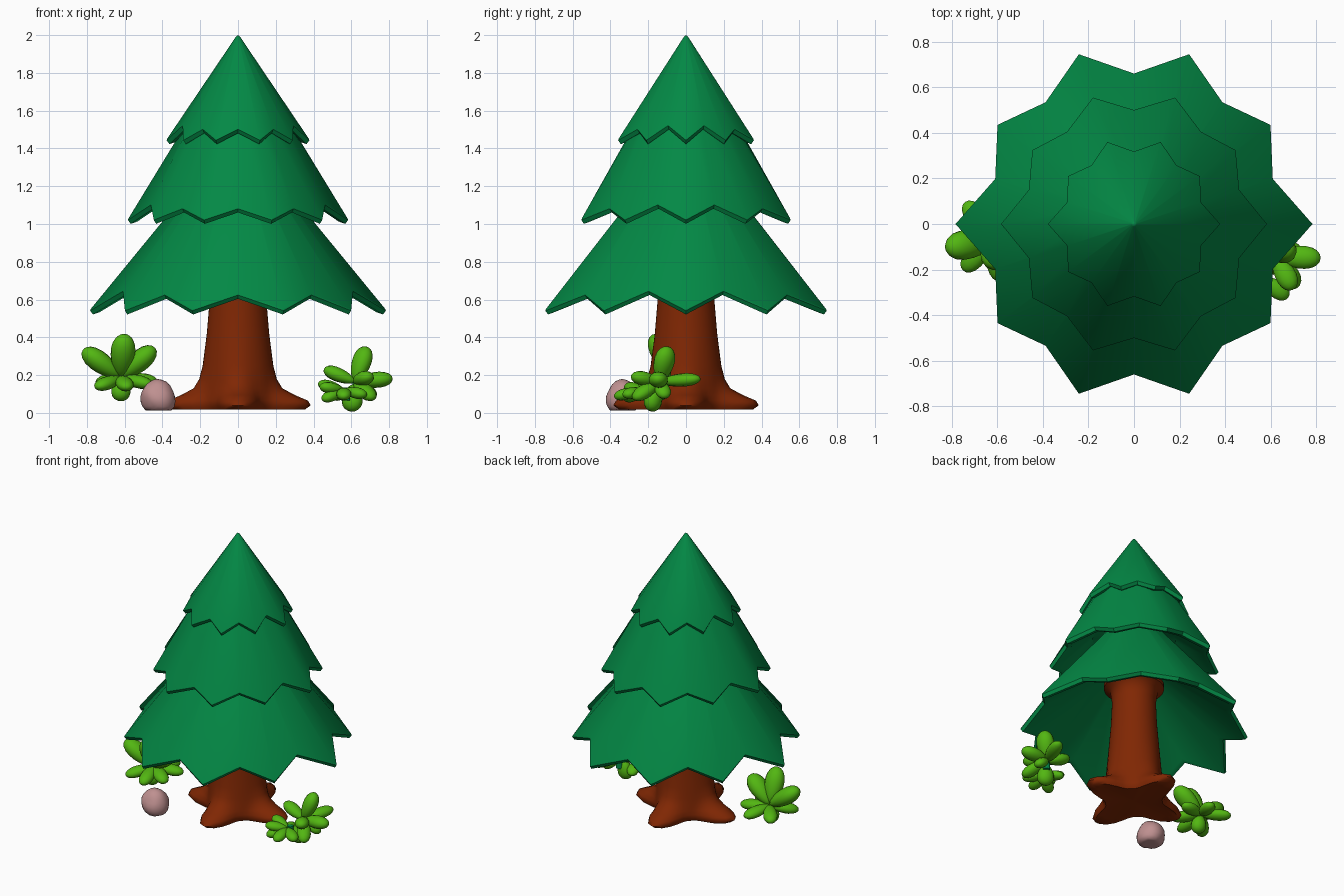
import bpy, bmesh, math
from mathutils import Vector, Matrix, noise

if "Cube" in bpy.data.objects:
    bpy.data.objects.remove(bpy.data.objects["Cube"])


def material(name, rgb):
    m = bpy.data.materials.new(name)
    m.diffuse_color = (*rgb, 1)
    m.use_nodes = True
    m.node_tree.nodes["Principled BSDF"].inputs["Base Color"].default_value = m.diffuse_color
    return m


NEEDLE = material("needle green", (0.001, 0.25, 0.06))
BARK = material("bark brown", (0.215, 0.02, 0.001))
LEAF = material("leaf green", (0.085, 0.47, 0.006))
STONE = material("pinkish stone", (0.52, 0.28, 0.28))


def finish(name, bm, mat, angle=40):
    bmesh.ops.recalc_face_normals(bm, faces=bm.faces)
    me = bpy.data.meshes.new(name)
    bm.to_mesh(me)
    bm.free()
    me.materials.append(mat)
    ob = bpy.data.objects.new(name, me)
    bpy.context.collection.objects.link(ob)
    bpy.ops.object.select_all(action='DESELECT')
    ob.select_set(True)
    bpy.context.view_layer.objects.active = ob
    bpy.ops.object.shade_smooth_by_angle(angle=math.radians(angle))
    return ob


def loft(bm, rings, start, end):
    """Skin a list of closed rings and close both ends with a centre point."""
    vs = [[bm.verts.new(p) for p in r] for r in rings]
    n = len(vs[0])
    for a, b in zip(vs, vs[1:]):
        for i in range(n):
            j = (i + 1) % n
            bm.faces.new((a[i], a[j], b[j], b[i]))
    for ring, z in ((vs[0], start), (vs[-1], end)):
        c = bm.verts.new((0, 0, z))
        for i in range(n):
            bm.faces.new((ring[i], ring[(i + 1) % n], c))


# Foliage tiers: ten-pointed star skirts, hollow underneath
def tier(name, apex, top, tip, valley, inner, inner_apex):
    def star(dr, dz):
        pts = []
        for i in range(20):
            a = math.radians(18 * i)
            if i % 2:
                r, z = valley
                if i % 10 in (1, 9):          # side valleys are cut a little higher
                    r, z = r * 0.97, z + 0.02
            else:
                r, z = tip
                if (i // 2) in (1, 4, 6, 9):  # diagonal points are a little shorter
                    r *= 0.945
            r += dr
            pts.append((r * math.cos(a), r * math.sin(a), z + dz))
        return pts

    def circle(r, z):
        return [(r * math.cos(math.radians(18 * i)),
                 r * math.sin(math.radians(18 * i)), z) for i in range(20)]

    bm = bmesh.new()
    loft(bm, [circle(*top), star(-0.004, 0.006), star(0, -0.004), star(-0.015, -0.024),
              star(-0.05, -0.012), circle(*inner)], apex, inner_apex)
    finish(name, bm, NEEDLE)


tier("lower_foliage", 1.5, (0.05, 1.44), (0.783, 0.545), (0.66, 0.628), (0.19, 0.97), 1.0)
tier("middle_foliage", 1.7, (0.22, 1.62), (0.583, 1.025), (0.50, 1.085), (0.27, 1.24), 1.25)
tier("upper_foliage", 2.0, (0.012, 1.99), (0.378, 1.447), (0.318, 1.505), (0.15, 1.62), 1.64)

# Trunk: four roots at the base, flared top; (z, radius between roots, radius at root)
bm = bmesh.new()
rings = []
for z, rv, rt in ((0.025, 0.15, 0.28), (0.018, 0.185, 0.355), (0.04, 0.20, 0.385),
                  (0.065, 0.20, 0.37), (0.095, 0.197, 0.30), (0.13, 0.192, 0.235),
                  (0.18, 0.187, 0.205), (0.25, 0.18, 0.187), (0.42, 0.165, 0.165),
                  (0.60, 0.150, 0.150), (0.77, 0.143, 0.143), (0.85, 0.155, 0.155),
                  (0.87, 0.195, 0.195), (0.90, 0.195, 0.195)):
    ring = []
    for i in range(48):
        a = math.tau * i / 48
        r = rv + (rt - rv) * (0.5 + 0.5 * math.cos(4 * a)) ** 1.6
        ring.append((r * math.cos(a), r * math.sin(a), z))
    rings.append(ring)
loft(bm, rings, 0.03, 0.91)
finish("trunk", bm, BARK, 60)


# Bushes: plump leaves radiating from a clump centre
def leaf(bm, base, az, el, length, width, thick):
    geo = bmesh.ops.create_uvsphere(bm, u_segments=14, v_segments=10, radius=1)
    rot = Matrix.Rotation(math.radians(az), 3, 'Z') @ Matrix.Rotation(math.radians(-el), 3, 'Y')
    for v in geo["verts"]:
        # sphere poles lie along the leaf
        x, y, z = v.co.z, v.co.x, v.co.y
        taper = 0.92 + 0.2 * x
        p = Vector(((x + 1) * length / 2, y * taper * width / 2, z * taper * thick / 2))
        v.co = Vector(base) + rot @ p


def bush(name, leaves):
    bm = bmesh.new()
    for args in leaves:
        leaf(bm, *args)
    finish(name, bm, LEAF, 80)


c, d = (-0.62, -0.07, 0.19), (-0.62, -0.06, 0.185)
big = [(c, az, el, ln, 0.14, 0.12) for az, el, ln in
       ((190, 35, 0.25), (-80, 64, 0.25), (-10, 40, 0.24))]
small = [(d, az, el, 0.20, 0.10, 0.075) for az, el in
         ((15, -5), (70, -8), (128, -8), (228, -14), (-80, -15), (325, -10))]
low = [((-0.62, -0.07, 0.19), -90, -78, 0.13, 0.11, 0.10)]
bush("left_bush", big + small + low)

a, b = (0.62, -0.14, 0.165), (0.56, -0.24, 0.12)
upper = [(a, 35, 68, 0.20, 0.125, 0.105), (a, -3, 5, 0.20, 0.11, 0.09),
         (a, 70, 4, 0.23, 0.10, 0.075), (a, 172, 22, 0.18, 0.10, 0.08),
         (a, -62, 10, 0.17, 0.10, 0.08), (a, -55, -28, 0.19, 0.10, 0.08),
         (a, 15, -35, 0.14, 0.09, 0.07),
         ((0.61, -0.16, 0.15), -110, -80, 0.145, 0.12, 0.10)]
lower = [(b, az, el, 0.145, 0.085, 0.065) for az, el in
         ((-90, -14), (-35, -10), (-150, 8), (165, 15), (215, -20), (110, -15))]
bush("right_bush", upper + lower)

# Dark stems at the heart of the right bush
bm = bmesh.new()
for p in ((0.625, -0.14, 0.13), (0.57, -0.22, 0.10)):
    bmesh.ops.create_cone(bm, cap_ends=True, segments=10, radius1=0.025, radius2=0.02,
                          depth=0.07, matrix=Matrix.Translation(p))
finish("bush_stems", bm, NEEDLE)

# Rock: lightly lumpy ball, narrower at the top, flattened base
bm = bmesh.new()
bmesh.ops.create_icosphere(bm, subdivisions=3, radius=1)
for v in bm.verts:
    v.co *= 1 + 0.1 * noise.noise(v.co * 1.3)
    w = 1 - 0.1 * v.co.z
    v.co = Vector((v.co.x * w * 0.093 - 0.422, v.co.y * w * 0.09 - 0.335,
                   max(v.co.z * 0.095 + 0.083, 0.012)))
finish("rock", bm, STONE, 50)
